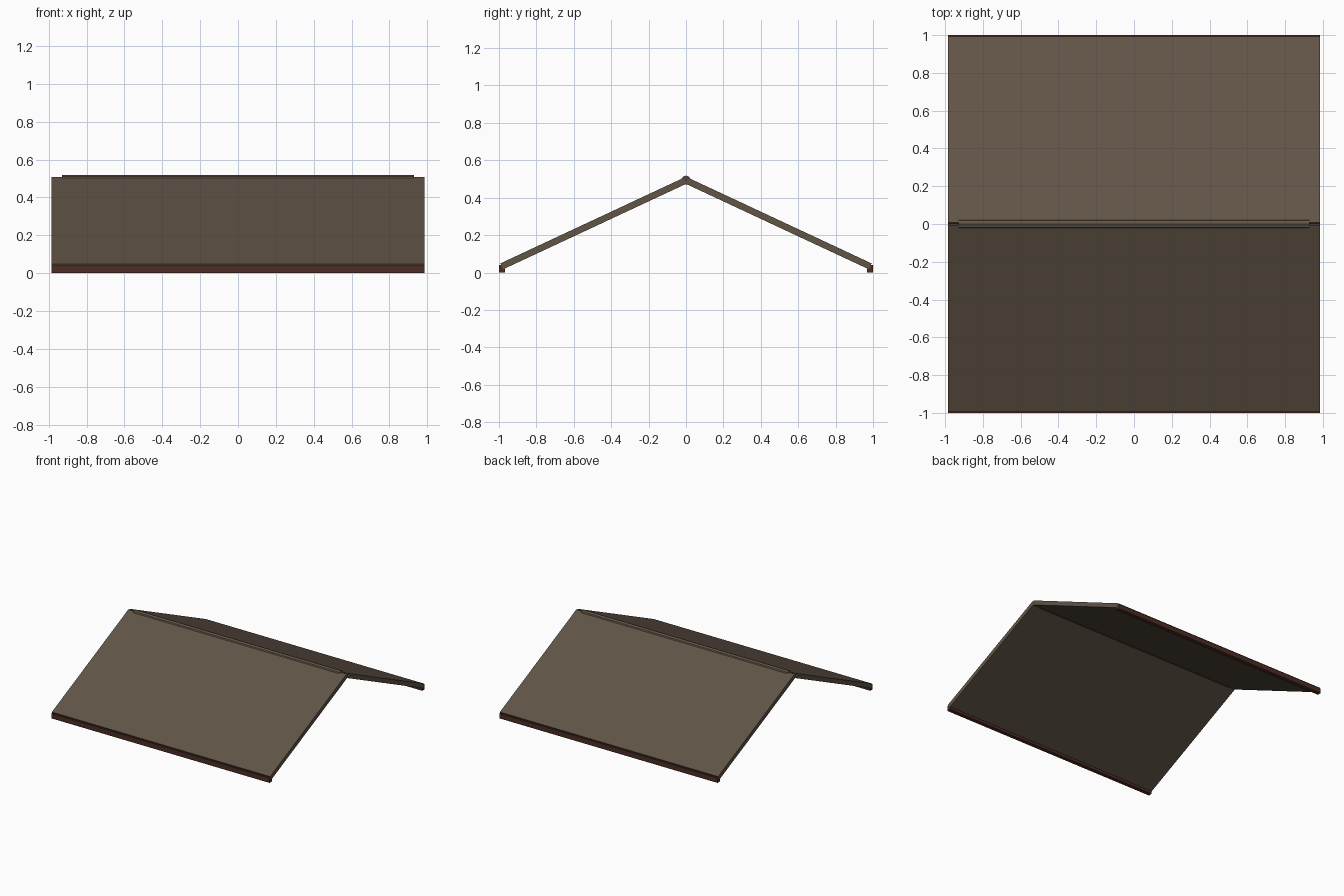
import bpy
import math

if "Cube" in bpy.data.objects:
    bpy.data.objects.remove(bpy.data.objects["Cube"])

HALF_X = 0.985


def material(name, rgb):
    m = bpy.data.materials.new(name)
    m.diffuse_color = (*rgb, 1)
    m.use_nodes = True
    m.node_tree.nodes["Principled BSDF"].inputs["Base Color"].default_value = m.diffuse_color
    return m


roof_mat = material("roof_brown", (0.12, 0.09, 0.062))
trim_mat = material("dark_wood", (0.07, 0.026, 0.017))


def box(name, loc, size, mat, rot_x=0):
    bpy.ops.mesh.primitive_cube_add(size=1, location=loc, rotation=(rot_x, 0, 0))
    ob = bpy.context.object
    ob.name = name
    ob.scale = size
    ob.data.materials.append(mat)
    return ob


# Sloping roof panels and eave boards, one pair per side
eave_y, eave_z = 0.985, 0.033
ridge_z = 0.493
length = math.hypot(eave_y, ridge_z - eave_z)
pitch = math.atan2(ridge_z - eave_z, eave_y)
for side, label in ((-1, "front"), (1, "back")):
    box(label + "_roof_panel",
        (0, side * eave_y / 2, (eave_z + ridge_z) / 2),
        (2 * HALF_X, length, 0.035), roof_mat, -side * pitch)
    box(label + "_eave_board", (0, side * 0.984, 0.02),
        (2 * HALF_X, 0.032, 0.04), trim_mat)

# Round ridge cap, a little shorter than the roof
bpy.ops.mesh.primitive_cylinder_add(vertices=8, radius=0.025, depth=1.86,
                                    location=(0, 0, 0.494),
                                    rotation=(0, math.pi / 2, 0))
ridge = bpy.context.object
ridge.name = "ridge_cap"
ridge.data.materials.append(roof_mat)
